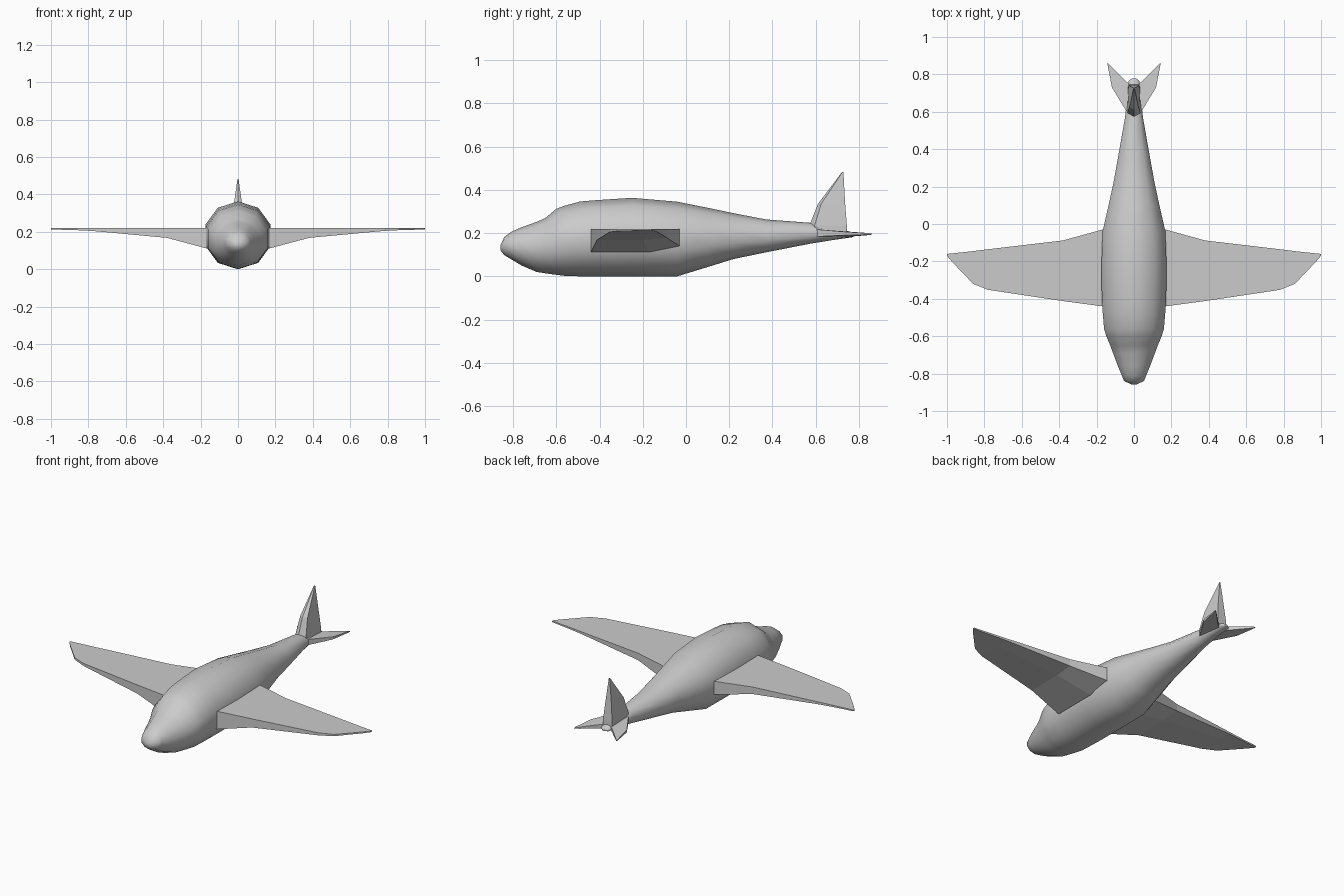
import bpy, math


def loft(name, rings, smooth=None):
    """Skin a list of equal-length rings and cap both ends."""
    n = len(rings[0])
    verts = [p for r in rings for p in r]
    faces = [tuple(range(n))[::-1],
             tuple((len(rings) - 1) * n + i for i in range(n))]
    for k in range(len(rings) - 1):
        for i in range(n):
            j = (i + 1) % n
            faces.append((k*n + i, k*n + j, (k+1)*n + j, (k+1)*n + i))
    me = bpy.data.meshes.new(name)
    me.from_pydata(verts, [], faces)
    ob = bpy.data.objects.new(name, me)
    bpy.context.collection.objects.link(ob)
    bpy.ops.object.select_all(action='DESELECT')
    ob.select_set(True)
    bpy.context.view_layer.objects.active = ob
    bpy.ops.object.mode_set(mode='EDIT')
    bpy.ops.mesh.select_all(action='SELECT')
    bpy.ops.mesh.normals_make_consistent(inside=False)
    bpy.ops.object.mode_set(mode='OBJECT')
    if smooth:
        bpy.ops.object.shade_smooth_by_angle(angle=math.radians(smooth))
    return ob


def mirrored(ob):
    ob.modifiers.new("mirror", 'MIRROR').use_axis[0] = True


# Fuselage: ten-sided sections (y, bottom, top, half width)
stations = [
    (-0.858, 0.12, 0.145, 0.012), (-0.84, 0.098, 0.182, 0.053),
    (-0.81, 0.08, 0.205, 0.065), (-0.76, 0.05, 0.227, 0.086),
    (-0.69, 0.02, 0.252, 0.112), (-0.65, 0.014, 0.27, 0.127),
    (-0.60, 0.007, 0.312, 0.148), (-0.56, 0.002, 0.327, 0.16),
    (-0.49, 0.0, 0.346, 0.166), (-0.42, 0.0, 0.352, 0.171),
    (-0.25, 0.0, 0.363, 0.175), (-0.04, 0.0, 0.345, 0.168),
    (0.10, 0.043, 0.317, 0.136), (0.22, 0.08, 0.292, 0.11),
    (0.37, 0.111, 0.263, 0.083), (0.57, 0.15, 0.248, 0.048),
    (0.68, 0.168, 0.226, 0.036), (0.765, 0.18, 0.205, 0.028),
    (0.778, 0.186, 0.198, 0.012)]
rings = []
for y, b, t, w in stations:
    ring = []
    for i in range(10):
        a = math.tau * i / 10
        ring.append((w * math.sin(a) / math.sin(math.radians(72)), y,
                     (b + t) / 2 + (t - b) / 2 * math.cos(a)))
    rings.append(ring)
loft("fuselage", rings, 60)

# Wings: flat top, underside tapering up to the tip
# (x, leading y, trailing y, front bottom z, rear bottom z)
wing = [(0.10, -0.44, -0.03, 0.11, 0.138), (0.17, -0.44, -0.03, 0.112, 0.14),
        (0.38, -0.412, -0.088, 0.168, 0.178), (0.78, -0.352, -0.135, 0.205, 0.206),
        (0.86, -0.32, -0.145, 0.209, 0.209), (0.97, -0.205, -0.157, 0.212, 0.212),
        (1.0, -0.17, -0.16, 0.213, 0.213)]
mirrored(loft("wing", [
    [(x, l, 0.22), (x, r, 0.22), (x, r, zr), (x, l + (r - l) * 0.66, zf), (x, l, zf)]
    for x, l, r, zf, zr in wing]))

# Tail fin: wedge sections (z, nose y, shoulder y, rear y, half width)
fin = [(0.20, 0.575, 0.60, 0.745, 0.036), (0.235, 0.57, 0.595, 0.744, 0.035),
       (0.335, 0.61, 0.625, 0.736, 0.024), (0.483, 0.722, 0.724, 0.728, 0.003)]
loft("tail_fin", [
    [(0, n, z), (w, s, z), (w * 0.85, r, z), (-w * 0.85, r, z), (-w, s, z)]
    for z, n, s, r, w in fin])

# Tailplanes: swept (x, leading y, trailing y, bottom z, top z)
plane = [(0.02, 0.585, 0.745, 0.184, 0.218), (0.042, 0.605, 0.762, 0.184, 0.217),
         (0.118, 0.73, 0.838, 0.19, 0.206), (0.141, 0.85, 0.861, 0.193, 0.199)]
mirrored(loft("tailplane", [
    [(x, l, t), (x, r, (t * 2 + b) / 3), (x, r, b), (x, l, b)] for x, l, r, b, t in plane]))
